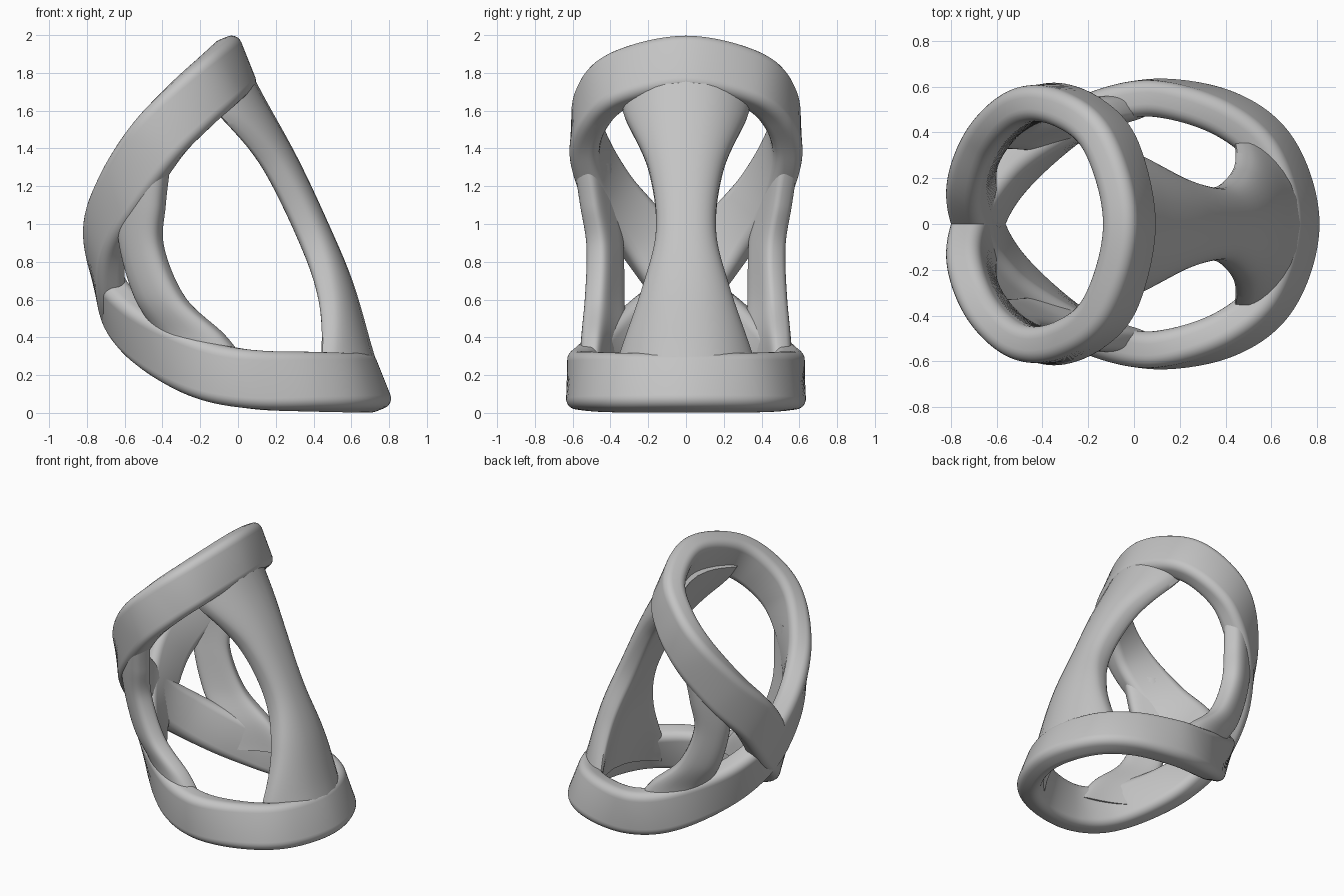
import bpy, bmesh, math
from mathutils import Vector

cube = bpy.data.objects.get("Cube")
if cube:
    bpy.data.objects.remove(cube, do_unlink=True)

grey = bpy.data.materials.new("plain grey")
grey.use_nodes = True
colour = (0.55, 0.55, 0.55, 1)
grey.diffuse_color = colour
grey.node_tree.nodes["Principled BSDF"].inputs["Base Color"].default_value = colour


def spline(points, closed, steps=12):
    """Smooth curve through points of any dimension."""
    pts = [Vector(p) for p in points]
    n = len(pts)

    def at(i):
        if closed:
            return pts[i % n]
        if i < 0:
            return pts[0] * 2 - pts[1]
        if i >= n:
            return pts[-1] * 2 - pts[-2]
        return pts[i]

    out = []
    for i in range(n if closed else n - 1):
        a, b, c, d = (at(i + k) for k in (-1, 0, 1, 2))
        for k in range(steps):
            t = k / steps
            out.append((b * 2 + (c - a) * t + (a * 2 - b * 5 + c * 4 - d) * t ** 2
                        + (b * 3 - a - c * 3 + d) * t ** 3) * 0.5)
    if not closed:
        out.append(pts[-1])
    return out


def loft(name, sections, closed):
    """Skin a list of equal cross-sections."""
    bm = bmesh.new()
    rings = [[bm.verts.new(p) for p in s] for s in sections]
    m = len(rings[0])
    pairs = list(zip(rings, rings[1:]))
    if closed:
        pairs.append((rings[-1], rings[0]))
    else:
        bm.faces.new(rings[0])
        bm.faces.new(rings[-1])
    for a, b in pairs:
        for j in range(m):
            k = (j + 1) % m
            bm.faces.new((a[j], a[k], b[k], b[j]))
    bmesh.ops.recalc_face_normals(bm, faces=bm.faces)
    mesh = bpy.data.meshes.new(name)
    bm.to_mesh(mesh)
    bm.free()
    mesh.materials.append(grey)
    obj = bpy.data.objects.new(name, mesh)
    bpy.context.collection.objects.link(obj)
    bpy.ops.object.select_all(action='DESELECT')
    obj.select_set(True)
    bpy.context.view_layer.objects.active = obj
    bpy.ops.object.shade_smooth_by_angle(angle=math.radians(40))


def rounded_rect(half_w, half_h, r, arc=6):
    """Rectangle outline with filleted corners."""
    out = []
    for q, (sx, sy) in enumerate(((1, 1), (-1, 1), (-1, -1), (1, -1))):
        for k in range(arc + 1):
            a = (q + k / arc) * math.pi / 2
            out.append((sx * (half_w - r) + r * math.cos(a),
                        sy * (half_h - r) + r * math.sin(a)))
    return out


# Looping band: one figure-eight path that crosses itself on the -x side
lower = [(0.605, 0.31, 0.16), (0.4, 0.48, 0.165), (0.1, 0.55, 0.175),
         (-0.15, 0.5, 0.22), (-0.38, 0.36, 0.33), (-0.57, 0.19, 0.475)]
upper = [(-0.705, 0.21, 0.92), (-0.605, 0.41, 1.17), (-0.43, 0.525, 1.44),
         (-0.25, 0.49, 1.63), (-0.1, 0.34, 1.765)]
crossing = (-0.675, 0, 0.645)


def flip(points):
    return [(x, -y, z) for x, y, z in points]


path = spline([(0.695, 0, 0.16)] + lower + [crossing] + flip(upper)
              + [(-0.02, 0, 1.84)] + upper[::-1] + [crossing]
              + flip(lower)[::-1], True)
profile = rounded_rect(0.08, 0.155, 0.055)
sections = []
for i, p in enumerate(path):
    tangent = (path[(i + 1) % len(path)] - path[i - 1]).normalized()
    out = Vector((p.x - 0.1 + 0.3 * p.z, p.y, 0)).normalized()
    out.z = out.x * (0.4 if out.x > 0 else 0.15)
    out = (out - tangent * out.dot(tangent)).normalized()
    across = tangent.cross(out)
    sections.append([p + out * u + across * v for u, v in profile])
loft("looping_band", sections, True)


def strut(name, rows, tilt, bend, half, count=36):
    """Curved hourglass plate; rows hold x, y, z, half width and heading."""
    sections = []
    for x, y, z, width, heading in spline(rows, False):
        side = Vector((math.cos(heading), math.sin(heading), 0))
        out = Vector((side.y, -side.x, tilt)).normalized()
        ring = []
        for k in range(count):
            a = math.tau * k / count
            c, s = math.cos(a), math.sin(a)
            u = width * math.copysign(abs(c) ** 0.7, c)
            v = half * math.copysign(abs(s) ** 0.6, s)
            v -= bend - math.sqrt(bend ** 2 - u ** 2)
            ring.append(Vector((x, y, z)) + side * u + out * v)
        sections.append(ring)
    loft(name, sections, False)


# Broad waisted panel on the +x side
panel = [(0.67, 0.17, 0.39), (0.625, 0.32, 0.37), (0.525, 0.66, 0.24),
         (0.395, 0.97, 0.16), (0.235, 1.31, 0.2), (0.065, 1.62, 0.325),
         (-0.015, 1.77, 0.35)]
strut("waisted_panel", [(x, 0, z, w, math.pi / 2) for x, z, w in panel],
      0.44, 0.48, 0.09)

# Mirrored pair of narrow side struts
side_rows = [(-0.17, 0.47, 0.23, 0.23, 0.4), (-0.26, 0.455, 0.41, 0.19, 0.43),
             (-0.42, 0.44, 0.61, 0.14, 0.5), (-0.515, 0.435, 0.88, 0.12, 0.53),
             (-0.515, 0.465, 1.1, 0.13, 0.55), (-0.48, 0.5, 1.32, 0.12, 0.57)]
for name, s in (("back_strut", 1), ("front_strut", -1)):
    strut(name, [(x, s * y, z, w, math.pi / 2 * (1 + s) + s * turn)
                 for x, y, z, w, turn in side_rows], 0, 0.6, 0.072)
